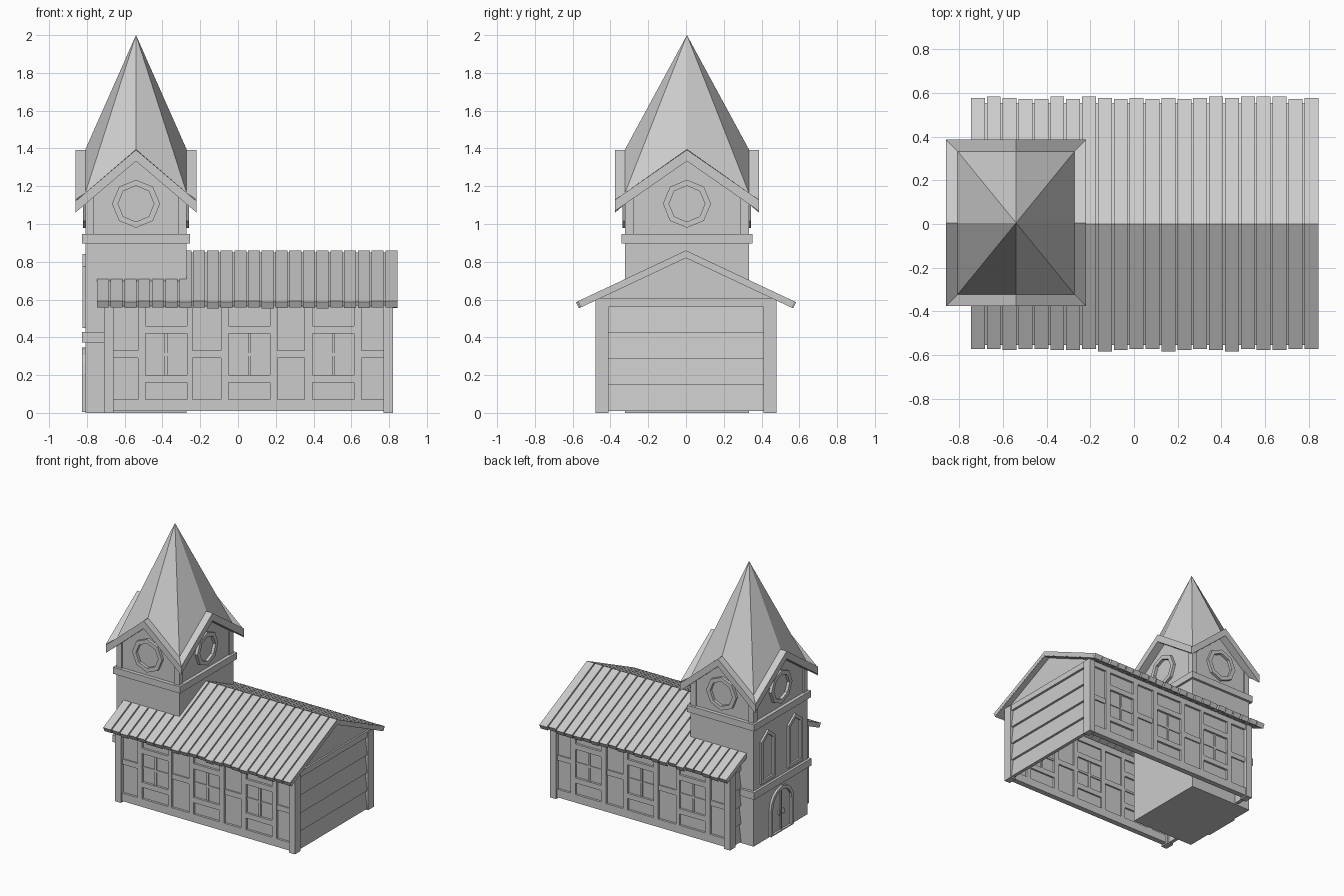
import bpy, bmesh, math, random
from mathutils import Vector

if "Cube" in bpy.data.objects:
    bpy.data.objects.remove(bpy.data.objects["Cube"])

random.seed(4)
CX, CY = -0.54, 0.005          # tower centre
HX, HY = 0.268, 0.328          # tower half sizes
NX = 0.055                     # nave centre


def place(p, axis, d):
    # 2D profile point -> 3D, extruded along the given axis
    return (d, p[0], p[1]) if axis == 'x' else (p[0], d, p[1])


def loft(bm, loops, closed=False):
    # bridge successive loops, cap the ends unless the loops form a ring
    vs = [[bm.verts.new(p) for p in l] for l in loops]
    pairs = list(zip(vs, vs[1:])) + ([(vs[-1], vs[0])] if closed else [])
    for a, b in pairs:
        for i in range(len(a)):
            j = (i + 1) % len(a)
            bm.faces.new((a[i], a[j], b[j], b[i]))
    if not closed:
        bm.faces.new(vs[0])
        bm.faces.new(vs[-1])


def prism(bm, pts, axis, a, b):
    loft(bm, [[place(p, axis, d) for p in pts] for d in (a, b)])


def ring(bm, outer, inner, axis, a, b):
    loft(bm, [[place(p, axis, d) for p in l] for l, d in
              ((outer, a), (outer, b), (inner, b), (inner, a))], True)


def box(bm, x0, x1, y0, y1, z0, z1):
    prism(bm, [(x0, z0), (x1, z0), (x1, z1), (x0, z1)], 'y', y0, y1)


def finish(name, bm):
    bmesh.ops.recalc_face_normals(bm, faces=bm.faces)
    me = bpy.data.meshes.new(name)
    bm.to_mesh(me)
    bm.free()
    ob = bpy.data.objects.new(name, me)
    bpy.context.collection.objects.link(ob)


# ---------------- nave ----------------
bm = bmesh.new()
for x in (-0.71, 0.77):
    for y in (-0.48, 0.41):
        box(bm, x, x + 0.05, y, y + 0.07, 0, 0.6)
finish("corner_posts", bm)

posts = [(-0.53, -0.49), (-0.27, -0.24), (-0.09, -0.05),
         (0.17, 0.21), (0.352, 0.395), (0.615, 0.655)]
windows = [(-0.49, -0.27), (-0.05, 0.17), (0.395, 0.615)]
panels = [(-0.66, -0.53), (-0.24, -0.09), (0.21, 0.352), (0.655, 0.77)]
frame, wall, bars = bmesh.new(), bmesh.new(), bmesh.new()
for s in (-1, 1):
    f = (s * 0.425, s * 0.467)
    box(frame, -0.66, 0.77, *f, 0.01, 0.072)
    box(frame, -0.66, 0.77, *f, 0.56, 0.61)
    for a, b in posts:
        box(frame, a, b, *f, 0.072, 0.56)
    for a, b in panels:
        box(frame, a, b, s * 0.425, s * 0.46, 0.29, 0.33)
    for a, b in windows:
        box(frame, a, b, *f, 0.16, 0.20)
        box(frame, a, b, *f, 0.42, 0.46)
        m = (a + b) / 2
        box(bars, m - 0.008, m + 0.008, s * 0.43, s * 0.458, 0.2, 0.42)
        box(bars, a, b, s * 0.43, s * 0.456, 0.302, 0.318)
    box(wall, -0.67, 0.78, s * 0.438, s * 0.45, 0.03, 0.59)
finish("side_wall_frame", frame)
finish("side_wall_panels", wall)
finish("window_bars", bars)

# end walls: overlapping boards, tie beam and gable
boards, ends = bmesh.new(), bmesh.new()
for s in (-1, 1):
    def X(d):
        return NX + s * d
    for i in range(4):
        z = 0.01 + i * 0.1375
        prism(boards, [(X(0.73), z), (X(0.757), z), (X(0.74), z + 0.14),
                       (X(0.73), z + 0.14)], 'y', -0.415, 0.415)
    box(ends, X(0.715), X(0.758), -0.48, 0.48, 0.56, 0.605)
    prism(ends, [(-0.47, 0.605), (0.47, 0.605), (0, 0.83)], 'x', X(0.72), X(0.745))
finish("end_wall_boards", boards)
finish("gable_ends", ends)

# roof: underlay slab plus separate planks
bm = bmesh.new()
SL = 0.47
prism(bm, [(0, 0.85), (0.553, 0.85 - 0.553 * SL), (0.543, 0.825 - 0.543 * SL), (0, 0.825),
           (-0.543, 0.825 - 0.543 * SL), (-0.553, 0.85 - 0.553 * SL)], 'x', -0.735, 0.845)
finish("roof_underlay", bm)
bm = bmesh.new()
N = 22
step = 1.6 / N
for i in range(N):
    x = -0.747 + i * step
    for s in (-1, 1):
        e = random.choice((0.572, 0.578, 0.583))
        prism(bm, [(0, 0.86), (s * e, 0.86 - e * SL),
                   (s * (e - 0.016), 0.82 - (e - 0.016) * SL), (0, 0.82)], 'x', x, x + step - 0.009)
finish("roof_planks", bm)

# ---------------- tower ----------------
bm = bmesh.new()
box(bm, CX - HX, CX + HX, CY - HY, CY + HY, 0, 0.92)
finish("tower_body", bm)
bm = bmesh.new()
box(bm, CX - 0.285, CX + 0.285, CY - 0.347, CY + 0.347, 0.897, 0.948)
box(bm, CX - 0.287, -0.705, CY - 0.347, CY + 0.347, 0.372, 0.427)
finish("tower_bands", bm)

# belfry: crossing gabled bodies and corner posts
bm = bmesh.new()
for axis, c, h, d0, d in (('y', CX, HX, CY, HY), ('x', CY, HY, CX, HX)):
    g = h - 0.01
    prism(bm, [(c - g, 0.94), (c + g, 0.94), (c + g, 1.15), (c, 1.37), (c - g, 1.15)],
          axis, d0 - d + 0.01, d0 + d - 0.01)
for sx in (-1, 1):
    for sy in (-1, 1):
        box(bm, CX + sx * (HX - 0.045), CX + sx * HX,
            CY + sy * (HY - 0.045), CY + sy * HY, 0.94, 1.15)
finish("belfry", bm)


def octagon(c, r):
    return [(c + r * math.sin(k * math.pi / 4), 1.107 + r * math.cos(k * math.pi / 4))
            for k in range(8)]


# round openings on all four faces
bm = bmesh.new()
for axis, c, d0, d in (('y', CX, CY, HY), ('x', CY, CX, HX)):
    for s in (-1, 1):
        ring(bm, octagon(c, 0.127), octagon(c, 0.095), axis, d0 + s * (d - 0.02), d0 + s * (d + 0.012))
finish("belfry_round_frames", bm)

# mitred gable eaves
bm = bmesh.new()
for axis, c, h, d0, d in (('y', CX, HX, CY, HY), ('x', CY, HY, CX, HX)):
    slope = (1.393 - 1.165) / h
    for s in (-1, 1):
        loops = []
        for o in (-0.012, 0.053):
            w, z = h + o, 1.393 - slope * (h + o)
            loops.append([place(p, axis, d0 + s * (d + o)) for p in
                          [(c - w, z), (c, 1.393), (c + w, z),
                           (c + w, z - 0.06), (c, 1.333), (c - w, z - 0.06)]])
        loft(bm, loops)
finish("gable_eaves", bm)

# spire: eight facets rising from gable peaks and corners
bm = bmesh.new()
base = []
for sx, sy in ((1, 0), (1, 1), (0, 1), (-1, 1), (-1, 0), (-1, -1), (0, -1), (1, -1)):
    z = 1.165 if sx and sy else 1.395
    base.append(bm.verts.new((CX + sx * HX, CY + sy * HY, z)))
top, low = bm.verts.new((CX, CY, 2.0)), bm.verts.new((CX, CY, 1.3))
for i in range(8):
    a, b = base[i], base[(i + 1) % 8]
    bm.faces.new((a, b, top))
    bm.faces.new((b, a, low))
finish("spire", bm)

# ---------------- entrance face ----------------
XF = CX - HX


def arch(r, z0, spring):
    return [(CY + r, z0)] + [(CY + r * math.cos(k * math.pi / 8), spring + r * math.sin(k * math.pi / 8))
                             for k in range(9)] + [(CY - r, z0)]


bm = bmesh.new()
ring(bm, arch(0.14, 0.004, 0.207), arch(0.115, 0.012, 0.207), 'x', XF + 0.01, XF - 0.017)
finish("door_frame", bm)
bm = bmesh.new()
box(bm, XF - 0.01, XF + 0.01, CY - 0.006, CY + 0.006, 0.01, 0.318)
for s in (-1, 1):
    box(bm, XF - 0.014, XF + 0.01, CY + s * 0.02, CY + s * 0.03, 0.13, 0.165)
finish("door_details", bm)


def lancet(c, w, z0, z1, z2):
    return [(c - w, z0), (c + w, z0), (c + w, z1), (c, z2), (c - w, z1)]


bm = bmesh.new()
for s in (-1, 1):
    c = CY + s * 0.165
    ring(bm, lancet(c, 0.085, 0.45, 0.775, 0.84), lancet(c, 0.062, 0.475, 0.763, 0.81),
         'x', XF + 0.01, XF - 0.015)
finish("pointed_window_frames", bm)
